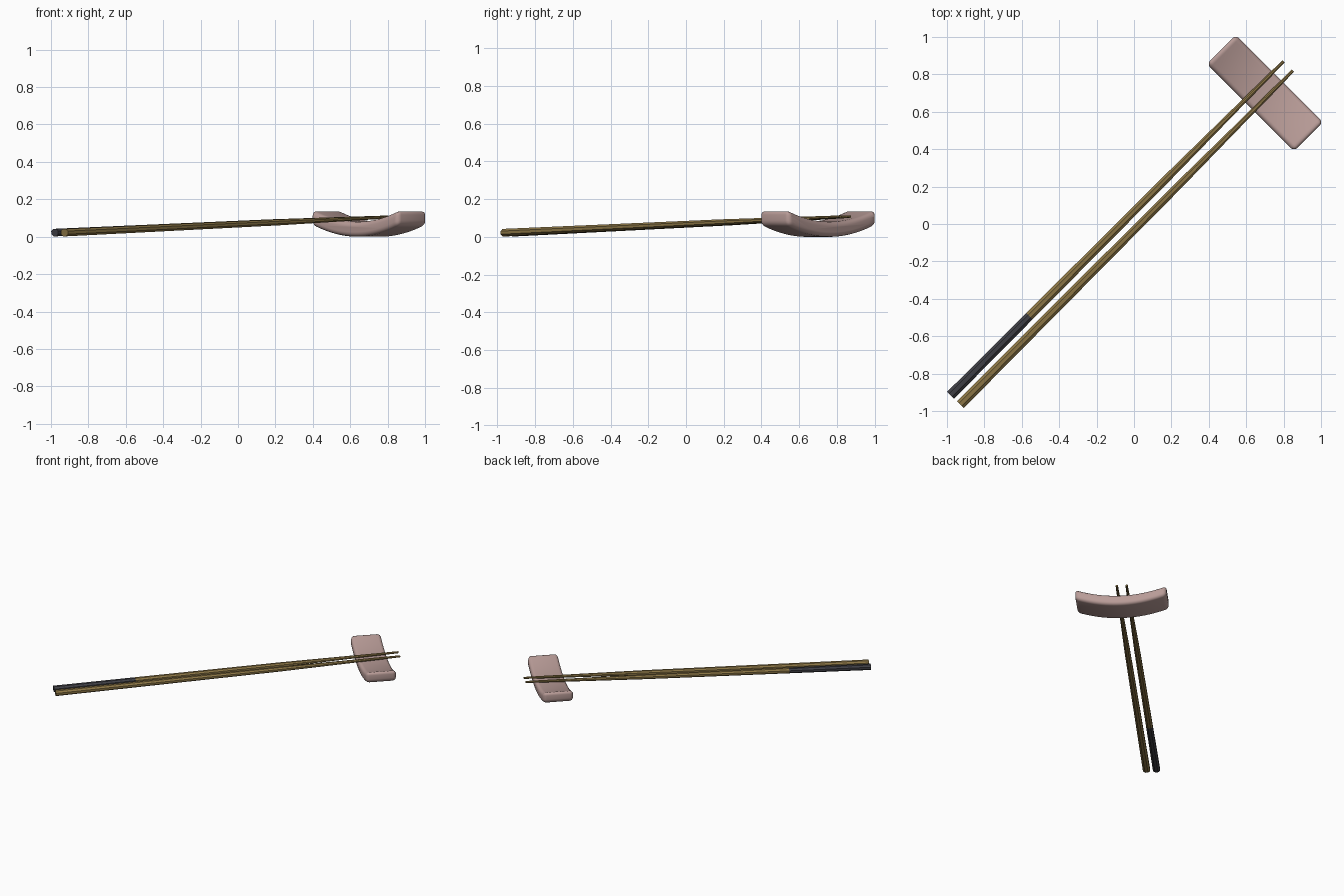
import bpy, bmesh, math
from mathutils import Vector, Matrix

if "Cube" in bpy.data.objects:
    bpy.data.objects.remove(bpy.data.objects["Cube"])


def material(name, rgb):
    m = bpy.data.materials.new(name)
    m.diffuse_color = (*rgb, 1)
    m.use_nodes = True
    m.node_tree.nodes["Principled BSDF"].inputs["Base Color"].default_value = m.diffuse_color
    return m


def add_object(name, bm, mat, angle):
    bmesh.ops.recalc_face_normals(bm, faces=bm.faces)
    me = bpy.data.meshes.new(name)
    bm.to_mesh(me)
    bm.free()
    ob = bpy.data.objects.new(name, me)
    bpy.context.collection.objects.link(ob)
    me.materials.append(mat)
    bpy.ops.object.select_all(action='DESELECT')
    ob.select_set(True)
    bpy.context.view_layer.objects.active = ob
    bpy.ops.object.shade_smooth_by_angle(angle=math.radians(angle))
    return ob


def stick_part(name, start, end, stations, mat, half=(0.026, 0.02)):
    """Eight-sided tapered rod; stations are (position 0-1, scale)."""
    bm = bmesh.new()
    d = end - start
    side = d.cross(Vector((0, 0, 1))).normalized()
    up = side.cross(d).normalized()
    rings = []
    for t, k in stations:
        ring = []
        for i in range(8):
            a = math.pi / 8 + i * math.pi / 4
            off = (side * half[0] * math.cos(a) + up * half[1] * math.sin(a)) * k / math.cos(math.pi / 8)
            ring.append(bm.verts.new(start + d * t + off))
        rings.append(ring)
    for a, b in zip(rings, rings[1:]):
        for i in range(8):
            bm.faces.new((a[i], a[(i + 1) % 8], b[(i + 1) % 8], b[i]))
    bm.faces.new(rings[0])
    bm.faces.new(rings[-1])
    return add_object(name, bm, mat, 30)


wood = material("wood", (0.26, 0.18, 0.06))
dark = material("dark_lacquer", (0.05, 0.05, 0.06))
clay = material("pink_ceramic", (0.48, 0.33, 0.31))

# Chopsticks, the left one with a dark grip
taper = [(0.65, 0.78), (1, 0.32)]
left = Vector((-0.98, -0.915, 0.022)), Vector((0.80, 0.87, 0.107))
right = Vector((-0.928, -0.965, 0.022)), Vector((0.85, 0.82, 0.107))
stick_part("right_chopstick", *right, [(0, 1)] + taper, wood)
stick_part("left_chopstick", *left, [(0.237, 0.92)] + taper, wood)
stick_part("left_chopstick_grip", *left, [(0, 1), (0.237, 0.92)], dark)

# Curved rest: dished profile extruded across its width
bm = bmesh.new()
N, L, W = 24, 0.33, 0.11
xs = [-L + 2 * L * i / N for i in range(N + 1)]
top = [(x, 0.08 + 0.062 * (x / L) ** 2) for x in xs]
bottom = [(x, 0.062 * (x / L) ** 2) for x in reversed(xs)]
face = bm.faces.new([bm.verts.new((x, -W, z)) for x, z in top + bottom])
ext = bmesh.ops.extrude_face_region(bm, geom=[face])
bmesh.ops.translate(bm, vec=(0, 2 * W, 0), verts=[v for v in ext['geom'] if isinstance(v, bmesh.types.BMVert)])
bm.normal_update()
bmesh.ops.recalc_face_normals(bm, faces=bm.faces)
edges = [e for e in bm.edges if e.calc_face_angle(0) > math.radians(40)]
bmesh.ops.bevel(bm, geom=edges, offset=0.025, segments=4, profile=0.5, affect='EDGES', clamp_overlap=False)
bmesh.ops.transform(bm, matrix=Matrix.Translation((0.7, 0.7, 0)) @ Matrix.Rotation(-math.pi / 4, 4, 'Z'), verts=bm.verts)
add_object("chopstick_rest", bm, clay, 40)
